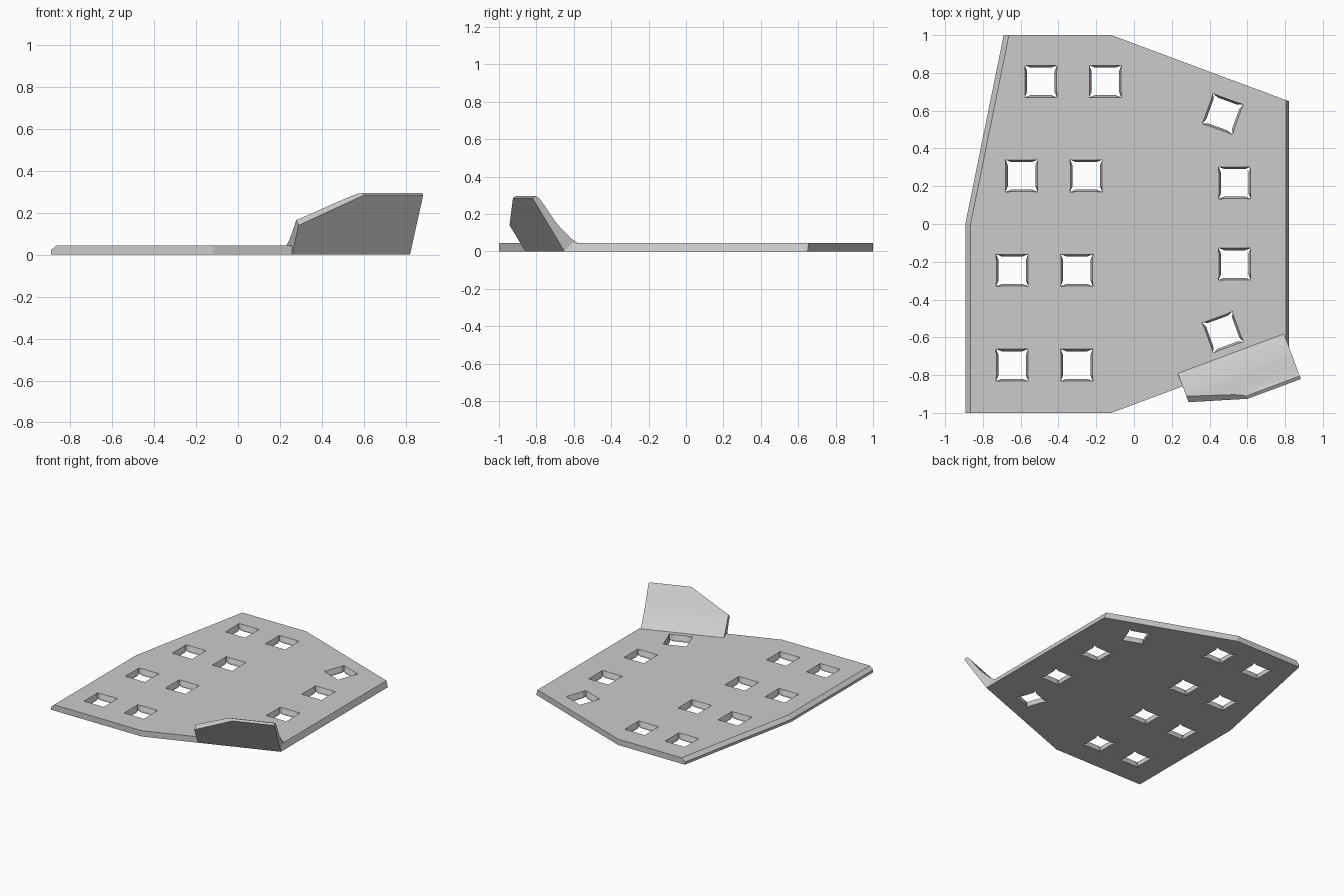
import bpy, bmesh, math
from mathutils import Vector, Matrix

if "Cube" in bpy.data.objects:
    bpy.data.objects.remove(bpy.data.objects["Cube"])

grey = bpy.data.materials.new("light grey")
grey.diffuse_color = (0.6, 0.6, 0.6, 1)
grey.use_nodes = True
grey.node_tree.nodes["Principled BSDF"].inputs["Base Color"].default_value = grey.diffuse_color


def loft(bm, rings):
    """Skin a stack of equal-length closed rings and cap both ends."""
    loops = [[bm.verts.new(p) for p in ring] for ring in rings]
    n = len(loops[0])
    for a, b in zip(loops, loops[1:]):
        for i in range(n):
            j = (i + 1) % n
            bm.faces.new((a[i], a[j], b[j], b[i]))
    bm.faces.new(loops[0][::-1])
    bm.faces.new(loops[-1])


def finish(bm, name):
    bmesh.ops.recalc_face_normals(bm, faces=bm.faces)
    mesh = bpy.data.meshes.new(name)
    bm.to_mesh(mesh)
    bm.free()
    mesh.materials.append(grey)
    ob = bpy.data.objects.new(name, mesh)
    bpy.context.collection.objects.link(ob)
    return ob


# Base plate: chamfered along the left edges, sloped on the right edge
THICK = 0.045


def plate_ring(z, left, right):
    x, dy = 0.82 - right, right * 0.37
    return [(-0.893 + left, -1, z), (-0.12, -1, z), (x, -0.65 - dy, z),
            (x, 0.65 + dy, z), (-0.12, 1, z), (-0.69 + left, 1, z),
            (-0.893 + left, 0, z)]


bm = bmesh.new()
loft(bm, [plate_ring(0, 0, 0), plate_ring(0.02, 0, 0.007),
          plate_ring(THICK, 0.028, 0.016)])
plate = finish(bm, "base_plate")

# Square openings whose walls bow inwards toward the underside
HALF = 0.085
holes = [(-0.493, 0.755, 0), (-0.152, 0.755, 0), (-0.595, 0.255, 0), (-0.253, 0.255, 0),
         (-0.645, -0.245, 0), (-0.303, -0.245, 0), (-0.645, -0.747, 0), (-0.303, -0.747, 0),
         (0.533, 0.218, 0), (0.533, -0.212, 0), (0.47, 0.582, -20), (0.47, -0.573, 20)]


def hole_ring(x, y, angle, z, bow):
    ring = []
    for k in range(4):
        turn = Matrix.Rotation(math.radians(angle + 90 * k), 3, 'Z')
        for u, v in ((-HALF, -HALF), (-0.055, -HALF + bow), (0.055, -HALF + bow)):
            ring.append(turn @ Vector((u, v, 0)) + Vector((x, y, z)))
    return ring


bm = bmesh.new()
for x, y, a in holes:
    loft(bm, [hole_ring(x, y, a, -0.03, 0.012), hole_ring(x, y, a, 0.012, 0.012),
              hole_ring(x, y, a, THICK, 0.001), hole_ring(x, y, a, 0.08, 0.001)])
cutter = finish(bm, "opening_cutter")
cutter.hide_render = True
cut = plate.modifiers.new("openings", 'BOOLEAN')
cut.object, cut.operation, cut.solver = cutter, 'DIFFERENCE', 'EXACT'
bpy.context.view_layer.objects.active = plate
bpy.ops.object.modifier_apply(modifier=cut.name)
bpy.data.objects.remove(cutter)

# Raised flap: leaning cross-section swept along the front right edge
corner = Vector((0.82, -0.65, 0))
along = Vector((0.94, 0.35, 0)).normalized()
out = Vector((along.y, -along.x, 0))


def flap_point(s, t, z):
    return corner + along * s + out * t + Vector((0, 0, z))


section = [(0, 0), (0.182, 0.285), (0.165, 0.295), (0.15, 0.29), (0.132, 0.27),
           (0.092, 0.215), (0.053, 0.16), (0.025, 0.13), (0, 0.105),
           (-0.035, 0.072), (-0.073, THICK), (-0.06, 0.02)]
bm = bmesh.new()
loft(bm, [[flap_point(s, t, z) for t, z in section] for s in (-0.6, 0)])

# Slanted cut across the flap's upper left corner
low, high = flap_point(-0.6, 0.09, 0.14), flap_point(-0.3, 0.182, 0.285)
across = out * -0.8 + Vector((0, 0, 0.58))
normal = across.cross(high - low)
if normal.z < 0:
    normal.negate()
bmesh.ops.bisect_plane(bm, geom=bm.verts[:] + bm.edges[:] + bm.faces[:],
                       plane_co=low, plane_no=normal, clear_outer=True)
bmesh.ops.holes_fill(bm, edges=[e for e in bm.edges if e.is_boundary])
flap = finish(bm, "raised_flap")

# Smooth the curved inner side, keep the rims sharp
bpy.ops.object.select_all(action='DESELECT')
flap.select_set(True)
bpy.context.view_layer.objects.active = flap
bpy.ops.object.shade_smooth_by_angle(angle=math.radians(25))
